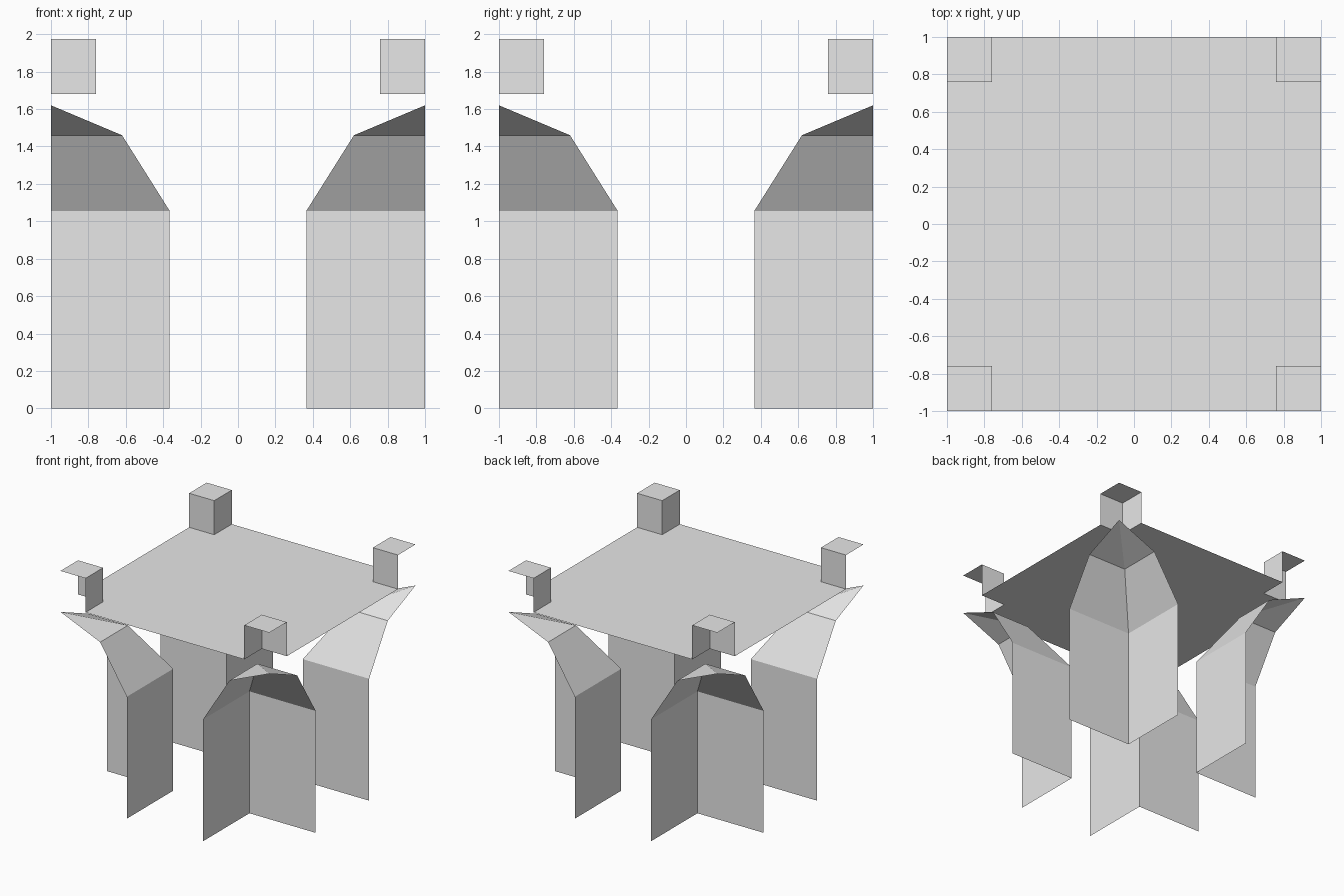
import bpy
import bmesh
from math import pi
from mathutils import Matrix

cube = bpy.data.objects.get("Cube")
if cube:
    bpy.data.objects.remove(cube, do_unlink=True)

grey = bpy.data.materials.new("plain_grey")
grey.use_nodes = True
colour = (0.8, 0.8, 0.8, 1)
grey.diffuse_color = colour
grey.node_tree.nodes["Principled BSDF"].inputs["Base Color"].default_value = colour

CORNERS = ("back_left", "back_right", "front_right", "front_left")
PLATE_Z, CAP_Z, NOTCH = 1.68, 1.975, 0.76
# Inner offset and height of each level of a pillar
PILLAR = [(0.365, 0), (0.365, 1.055), (0.62, 1.46), (1, 1.62)]
CAP = [(NOTCH, PLATE_Z), (NOTCH, CAP_Z)]


def finish(name, bm):
    bmesh.ops.dissolve_degenerate(bm, edges=bm.edges, dist=0.0001)
    bmesh.ops.remove_doubles(bm, verts=bm.verts, dist=0.0001)
    mesh = bpy.data.meshes.new(name)
    bm.to_mesh(mesh)
    bm.free()
    mesh.materials.append(grey)
    bpy.context.collection.objects.link(bpy.data.objects.new(name, mesh))


def corner_shell(name, levels, turn, roofed):
    """Two inner walls meeting at a ridge, open toward the outside corner."""
    bm = bmesh.new()
    rows = [[bm.verts.new(p) for p in ((o, 1, z), (o, o, z), (1, o, z))]
            for o, z in levels]
    for low, high in zip(rows, rows[1:]):
        for i in range(2):
            bm.faces.new((low[i], low[i + 1], high[i + 1], high[i]))
    if roofed:
        a, ridge, b = rows[-1]
        bm.faces.new((ridge, b, bm.verts.new((1, 1, levels[-1][1])), a))
    bm.transform(Matrix.Rotation(turn, 4, "Z"))
    finish(name, bm)


# Pillars flaring out to the corners, and small raised corner caps
for i, corner in enumerate(CORNERS):
    corner_shell(corner + "_pillar", PILLAR, i * pi / 2, False)
    corner_shell(corner + "_cap", CAP, i * pi / 2, True)

# Flat roof with a square notch at each corner
bm = bmesh.new()
outline = []
for i in range(4):
    turn = Matrix.Rotation(i * pi / 2, 4, "Z")
    for x, y in ((1, NOTCH), (NOTCH, NOTCH), (NOTCH, 1)):
        v = bm.verts.new((x, y, PLATE_Z))
        v.co = turn @ v.co
        outline.append(v)
bm.faces.new(outline)
finish("roof_plate", bm)
